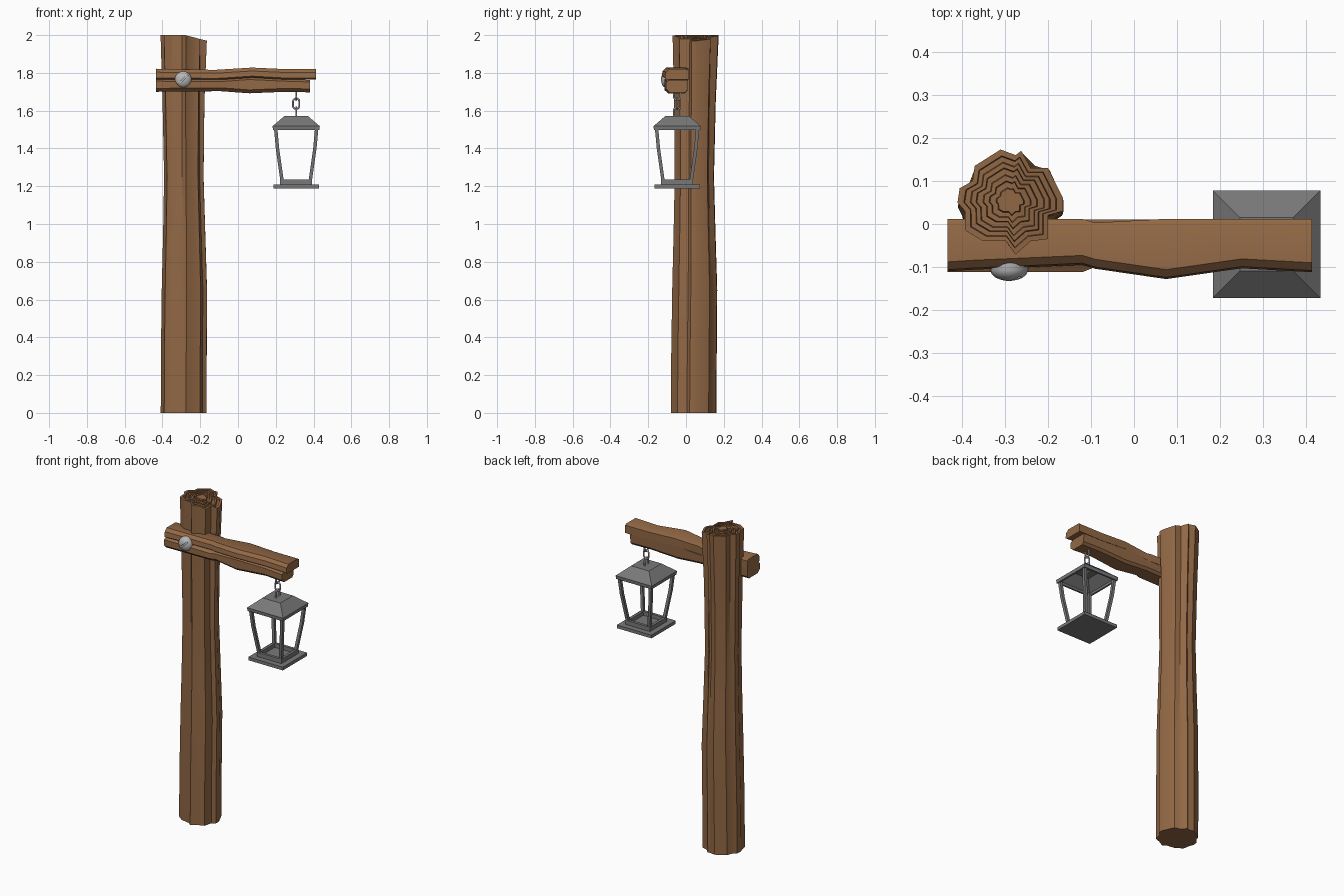
import bpy, bmesh, math
from mathutils import Vector

if "Cube" in bpy.data.objects:
    bpy.data.objects.remove(bpy.data.objects["Cube"])


def material(name, rgb):
    m = bpy.data.materials.new(name)
    m.diffuse_color = (*rgb, 1)
    m.use_nodes = True
    m.node_tree.nodes["Principled BSDF"].inputs["Base Color"].default_value = m.diffuse_color
    return m


WOOD = material("brown wood", (0.29, 0.14, 0.06))
IRON = material("grey iron", (0.19, 0.19, 0.19))
STEEL = material("pale steel", (0.47, 0.47, 0.48))


def finish(name, me, mat, angle=None):
    me.materials.clear()
    me.materials.append(mat)
    if angle:
        me.shade_smooth()
        me.set_sharp_from_angle(angle=math.radians(angle))
    ob = bpy.data.objects.new(name, me)
    bpy.context.collection.objects.link(ob)
    return ob


def loft(name, rings, mat, angle=None):
    """Skin a list of closed rings and cap both ends."""
    bm = bmesh.new()
    vs = [[bm.verts.new(p) for p in r] for r in rings]
    n = len(rings[0])
    for a, b in zip(vs, vs[1:]):
        for i in range(n):
            j = (i + 1) % n
            bm.faces.new((a[i], a[j], b[j], b[i]))
    bm.faces.new(vs[0][::-1])
    bm.faces.new(vs[-1])
    bmesh.ops.recalc_face_normals(bm, faces=bm.faces)
    me = bpy.data.meshes.new(name)
    bm.to_mesh(me)
    bm.free()
    return finish(name, me, mat, angle)


def square(cx, cy, h, z):
    return [(cx - h, cy - h, z), (cx + h, cy - h, z), (cx + h, cy + h, z), (cx - h, cy + h, z)]


# --- post: notched trunk outline, softened and narrowed on the way down
C = Vector((-0.288, 0.052))
OUTLINE = [Vector(p) - C for p in [
    (-.37, .135), (-.31, .173), (-.275, .16), (-.262, .17), (-.24, .13), (-.2, .13),
    (-.165, .06), (-.165, .03), (-.2, .02), (-.2, -.035), (-.24, -.04), (-.275, -.071),
    (-.297, -.04), (-.35, -.04), (-.392, -.015), (-.393, .03), (-.41, .05),
    (-.405, .083), (-.375, .1)]][::-1]


def section(z, cx, cy, scale, jag):
    ring = []
    for p in OUTLINE:
        r = (p.length * jag + 0.12 * (1 - jag)) * scale
        q = p.normalized() * r
        ring.append((cx + q.x, cy + q.y, z))
    return ring


def top_ring(scale, dz):
    ring = []
    for p in OUTLINE:
        x, y = C + p * scale
        ring.append((x, y, 2.0 - max(0, x + .28) * .26 + dz))
    return ring


rings = [section(*s) for s in [
    (0, -.288, .041, 1.0, .55), (.3, -.287, .043, 1.0, .55), (.65, -.284, .047, .99, .55),
    (.95, -.285, .046, .92, .6), (1.25, -.287, .045, .86, .65),
    (1.65, -.289, .048, .91, .8)]]
# growth rings are alternating shallow steps on the cut top
rings += [top_ring(s, d) for s, d in [
    (1, 0), (.88, 0), (.86, -.012), (.76, -.012), (.74, 0), (.65, 0), (.63, -.012),
    (.52, -.012), (.5, 0), (.4, 0), (.38, -.012), (.27, -.012), (.25, 0)]]
loft("post", rings, WOOD, 30)

# --- crossbeam: split into an upper and a shorter lower half
upper = []
for x, yf, zt, zb in [
        (-.433, -.11, 1.822, 1.765), (-.37, -.106, 1.82, 1.765), (-.12, -.095, 1.816, 1.763),
        (-.09, -.104, 1.818, 1.764), (.075, -.128, 1.828, 1.775), (.25, -.103, 1.82, 1.765),
        (.413, -.112, 1.82, 1.765)]:
    yb = .003 if x == -.09 else .012
    upper.append([(x, yb, zb), (x, yb, zt - .006), (x, yb - .012, zt), (x, yf + .022, zt),
                  (x, yf + .004, zt - .018), (x, yf, zb + .008), (x, yf + .012, zb)])
loft("beam_upper", upper, WOOD, 30)

lower = []
for x, yf, zt, zb in [
        (-.433, -.112, 1.762, 1.70), (-.12, -.112, 1.76, 1.703), (-.09, -.1, 1.76, 1.703),
        (.06, -.115, 1.771, 1.692), (.25, -.1, 1.762, 1.70), (.38, -.106, 1.758, 1.697)]:
    lower.append([(x, .01, zt + .005), (x, yf + .018, zt + .005), (x, yf, zt - .006),
                  (x, yf, zb + .018), (x, yf + .02, zb), (x, -.005, zb), (x, .008, zb + .015)])
loft("beam_lower", lower, WOOD, 30)

# --- domed bolt with a diagonal slot
dome = []
for r, y in [(.044, -.09), (.044, -.108), (.040, -.117), (.031, -.125), (.018, -.130), (.006, -.132)]:
    dome.append([(-.29 + r * math.cos(a), y, 1.765 + r * math.sin(a))
                 for a in [i * math.tau / 20 for i in range(20)]])
bolt = loft("bolt", dome, STEEL, 40)
slot = loft("slot_cutter", [[(x, y, z) for x, z in
            [(-.06, -.004), (.06, -.004), (.06, .004), (-.06, .004)]] for y in (-.2, -.122)], STEEL)
slot.location = (-.29, 0, 1.765)
slot.rotation_euler = (0, math.radians(-42), 0)
slot.hide_render = True
slot.hide_viewport = False
slot.display_type = 'WIRE'
cut = bolt.modifiers.new("slot", 'BOOLEAN')
cut.operation = 'DIFFERENCE'
cut.object = slot

# --- chain of three stretched links, alternating direction
LX, LY = .308, -.047
for i, z in enumerate((1.684, 1.637, 1.590)):
    bpy.ops.mesh.primitive_torus_add(major_radius=.017, minor_radius=.005,
                                     major_segments=14, minor_segments=6)
    link = bpy.context.object
    link.name = f"chain_link_{i + 1}"
    for v in link.data.vertices:
        a, b, c = v.co
        a += math.copysign(.011, a)
        v.co = (b, c, a) if i == 1 else (c, -b, a)
    link.location = (LX, LY, z)
    link.data.materials.append(STEEL)
    link.data.shade_smooth()

# --- lantern roof (hollow underneath) and base tray
loft("lantern_roof", [square(LX, LY, h, z) for h, z in [
    (.055, 1.562), (.112, 1.512), (.112, 1.497), (.123, 1.497), (.125, 1.518), (.062, 1.572)]], IRON)
loft("lantern_base", [square(LX, LY, h, z) for h, z in [
    (.12, 1.188), (.12, 1.208), (.085, 1.208), (.085, 1.235), (.068, 1.235), (.068, 1.211)]], IRON)

# --- four bowed lantern bars
for i, (sx, sy) in enumerate([(-1, -1), (1, -1), (1, 1), (-1, 1)]):
    loft(f"lantern_bar_{i + 1}", [square(LX + sx * d, LY + sy * d, .009, z) for d, z in [
        (.109, 1.51), (.099, 1.40), (.074, 1.225)]], IRON)
